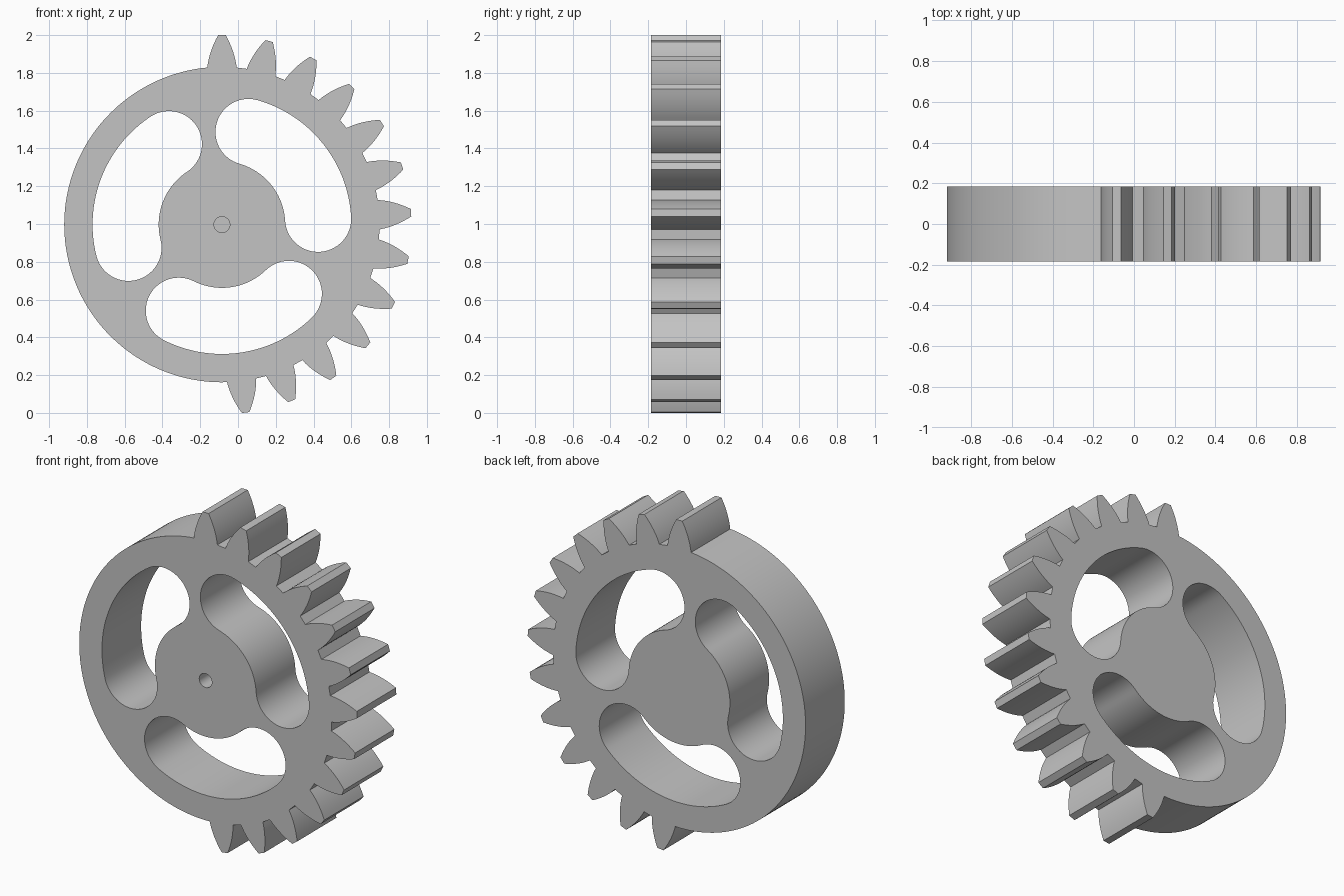
import bpy, bmesh
from math import cos, sin, radians, hypot, atan2
from mathutils import Vector

if "Cube" in bpy.data.objects:
    bpy.data.objects.remove(bpy.data.objects["Cube"])

CX, CZ = -0.085, 0.997          # wheel centre
HALF = 0.185                    # half thickness
ROOT, TIP = 0.835, 1.003        # tooth root and tip radii
STEP, TEETH = 14.4, 13          # tooth pitch in degrees, number of teeth
SLOT_MID, SLOT_HALF = 38.7, 35.3
SLOT_R, SLOT_W = 0.51, 0.175    # slot centreline radius, half width


def polar(r, deg):
    return Vector((r * cos(radians(deg)), r * sin(radians(deg))))


def arc(r, start, end, n, centre=Vector((0, 0))):
    return [centre + polar(r, start + (end - start) * i / n) for i in range(n + 1)]


def prism(name, points, y0, y1):
    """Extrude an outline in the xz plane from y0 to y1."""
    bm = bmesh.new()
    face = bm.faces.new([bm.verts.new((CX + p.x, y0, CZ + p.y)) for p in points])
    moved = bmesh.ops.extrude_face_region(bm, geom=[face])["geom"]
    verts = [v for v in moved if isinstance(v, bmesh.types.BMVert)]
    bmesh.ops.translate(bm, vec=(0, y1 - y0, 0), verts=verts)
    bmesh.ops.recalc_face_normals(bm, faces=bm.faces)
    mesh = bpy.data.meshes.new(name)
    bm.to_mesh(mesh)
    bm.free()
    obj = bpy.data.objects.new(name, mesh)
    bpy.context.collection.objects.link(obj)
    return obj


def tooth(deg):
    """Curved flanks tapering to a narrow flat tip, in clockwise order."""
    out, side = polar(1, deg), polar(1, deg - 90)
    flank = []
    for i in range(9):
        t = i / 8
        width = 0.078 - 0.02 * t - 0.038 * t * t
        flank.append((0.831 + (TIP - 0.831) * t, width))
    left = [out * h - side * w for h, w in flank]
    right = [out * h + side * w for h, w in reversed(flank)]
    return left + right


# Outline: a run of teeth, then the plain rim
outline = []
for i in range(TEETH):
    outline += tooth(90 - STEP * i)
last = 90 - STEP * (TEETH - 1)
outline += arc(ROOT, last - 5.36, 95.36 - 360, 90)[1:-1]
gear = prism("gear_wheel", outline, -HALF, HALF)

# Kidney slots and the blind centre hole
cutters = []
for k in range(3):
    a = SLOT_MID + 120 * k - SLOT_HALF
    b = a + 2 * SLOT_HALF
    slot = arc(SLOT_R + SLOT_W, a, b, 36)
    slot += arc(SLOT_W, b, b + 180, 28, polar(SLOT_R, b))[1:]
    slot += arc(SLOT_R - SLOT_W, b, a, 24)[1:]
    slot += arc(SLOT_W, a + 180, a + 360, 28, polar(SLOT_R, a))[1:-1]
    cutters.append(prism("slot_cutter", slot, -0.4, 0.4))
cutters.append(prism("hole_cutter", arc(0.042, 0, 360, 32)[:-1], -0.4, 0.0))

bpy.context.view_layer.objects.active = gear
for cutter in cutters:
    cutter.hide_render = True
    mod = gear.modifiers.new("cut", 'BOOLEAN')
    mod.operation = 'DIFFERENCE'
    mod.solver = 'EXACT'
    mod.object = cutter
    bpy.ops.object.modifier_apply(modifier=mod.name)
    bpy.data.objects.remove(cutter)

# Plain grey finish
grey = bpy.data.materials.new("grey")
grey.use_nodes = True
colour = (0.55, 0.55, 0.55, 1)
grey.diffuse_color = colour
grey.node_tree.nodes["Principled BSDF"].inputs["Base Color"].default_value = colour
gear.data.materials.clear()
gear.data.materials.append(grey)

bpy.ops.object.select_all(action='DESELECT')
gear.select_set(True)
bpy.ops.object.shade_smooth_by_angle(angle=radians(25))
